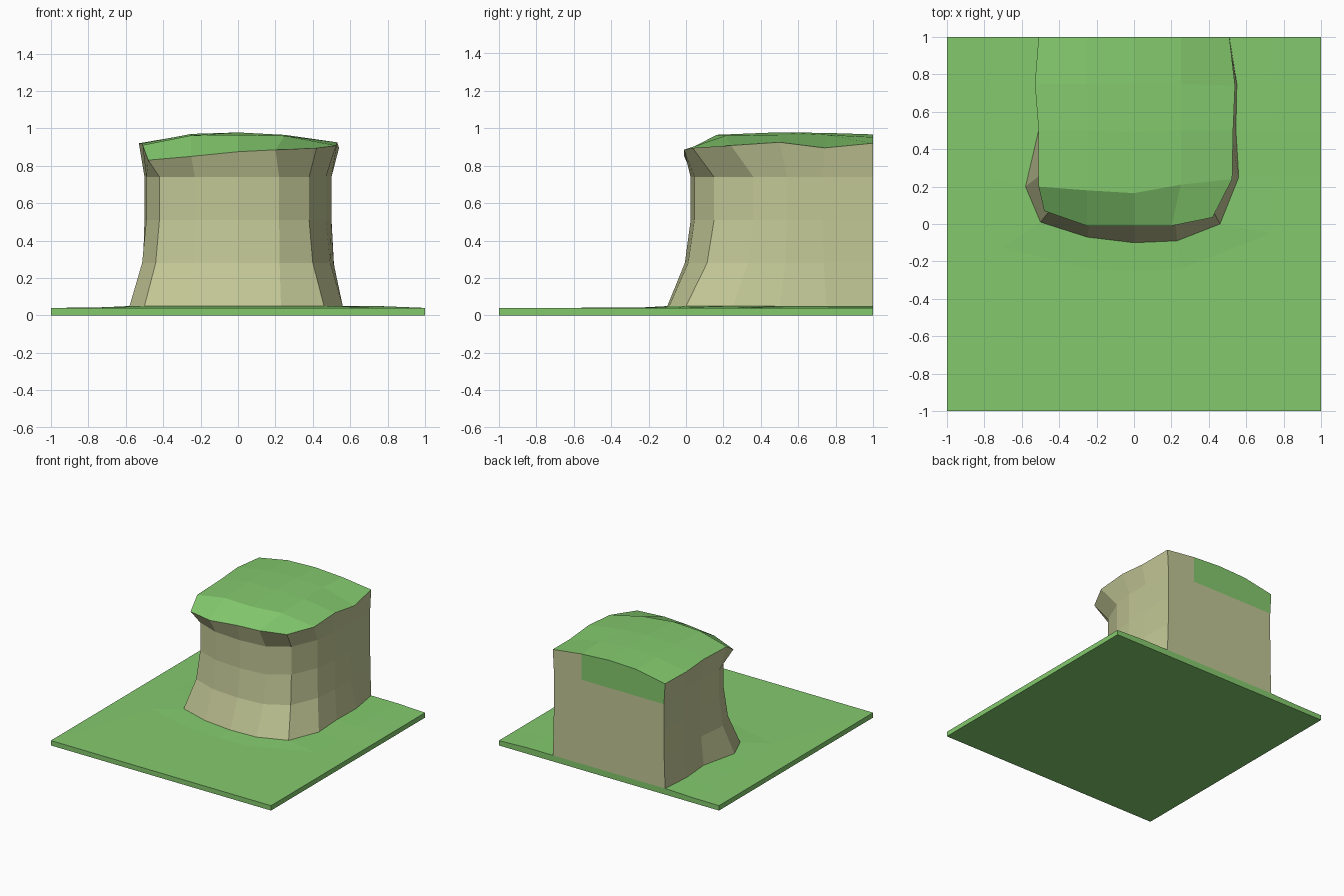
import bpy

if "Cube" in bpy.data.objects:
    bpy.data.objects.remove(bpy.data.objects["Cube"])


def material(name, rgb):
    m = bpy.data.materials.new(name)
    m.diffuse_color = (*rgb, 1)
    m.use_nodes = True
    m.node_tree.nodes["Principled BSDF"].inputs["Base Color"].default_value = m.diffuse_color
    return m


GREEN = material("grass", (0.23, 0.59, 0.155))
STONE = material("stone", (0.54, 0.57, 0.30))


def build(name, verts, faces, mat):
    mesh = bpy.data.meshes.new(name)
    mesh.from_pydata(verts, [], faces)
    mesh.materials.append(mat)
    mesh.update()
    obj = bpy.data.objects.new(name, mesh)
    bpy.context.collection.objects.link(obj)
    return obj


def loft(rings):
    """Quads between open U-shaped rings (left back -> front -> right back)."""
    n = len(rings[0])
    faces = [(r * n + i, r * n + i + 1, (r + 1) * n + i + 1, (r + 1) * n + i)
             for r in range(len(rings) - 1) for i in range(n - 1)]
    return [p for ring in rings for p in ring], faces


def at_z(outline, z):
    return [(x, y, z) for x, y in outline]


def mix(a, b, t):
    return [tuple(p + (q - p) * t for p, q in zip(u, v)) for u, v in zip(a, b)]


# U-shaped outlines: foot, waist and overhanging lip of the cliff
foot = [(-.51, 1), (-.53, .75), (-.51, .5), (-.58, .2), (-.5, .01), (-.25, -.07), (0, -.1),
        (.23, -.09), (.46, 0), (.56, .25), (.545, .5), (.55, .75), (.51, 1)]
waist = [(-.5, 1), (-.5, .75), (-.48, .5), (-.49, .27), (-.42, .11), (-.23, .04), (0, .025),
         (.22, .045), (.38, .15), (.47, .36), (.5, .54), (.5, .73), (.5, 1)]
lip = [(-.51, 1, .91), (-.53, .75, .92), (-.51, .5, .92), (-.51, .2, .91), (-.48, .07, .83),
       (-.25, -.01, .85), (0, -.01, .875), (.2, -.01, .885), (.42, .035, .895),
       (.525, .24, .908), (.53, .5, .925), (.54, .74, .895), (.51, 1, .92)]
foot_ring = at_z(foot, .05)
shoulder = at_z(waist, .74)

# Ground slab with a gently raised skirt around the cliff
edge = [(-1, 1), (-1, .75), (-1, .5), (-1, .2), (-1, -1), (-.25, -1), (0, -1),
        (.23, -1), (1, -1), (1, .25), (1, .5), (1, .75), (1, 1)]
skirt = [(-.75, 1), (-.77, .75), (-.75, .5), (-.75, .25), (-.7, -.12), (-.26, -.24), (0, -.25),
         (.25, -.24), (.73, -.05), (.75, .25), (.74, .5), (.72, .75), (.75, 1)]
skirt_ring = [(x, y, .05 if x > .5 and y > .3 else .042) for x, y in skirt]
verts, faces = loft([at_z(edge, 0), at_z(edge, .04), skirt_ring, foot_ring])
faces.append(tuple(range(12, -1, -1)))                # underside
faces.append((0, 13, 26, 39, 51, 38, 25, 12))         # back edge
build("ground", verts, faces, GREEN)

# Grass cap: 5 x 5 grid whose border is the lip
ys = [(.18, .165, .21), (.5, .49, .5), (.75, .75, .75), (1, 1, 1)]
zs = [(.962, .965, .96), (.97, .978, .965), (.968, .975, .965), (.958, .967, .952)]
grid = [lip[4:9]]
for r in range(4):
    inner = [(x, y, z) for x, y, z in zip((-.25, 0, .25), ys[r], zs[r])]
    grid.append([lip[3 - r]] + inner + [lip[9 + r]])
verts, faces = loft(grid)
crest = grid[4]
n = len(verts)
verts += [(x, 1, .74) for x in (-.5, -.25, 0, .25)]
faces += [(n + i, 20 + i, 21 + i, n + i + 1) for i in range(3)]   # grass patch on back
build("grass_cap", verts, faces, GREEN)

# Stone cliff: walls from foot to lip, and flat back around the grass patch
verts, faces = loft([foot_ring, at_z(mix(foot, waist, .75), .28),
                     at_z(waist, .51), shoulder, lip])
n = len(verts)
verts += [(.25, 1, .74), crest[3]]
faces += [(0, 13, 26, 39, n, 51, 38, 25, 12), (n, n + 1, 64, 51)]
build("cliff", verts, faces, STONE)
